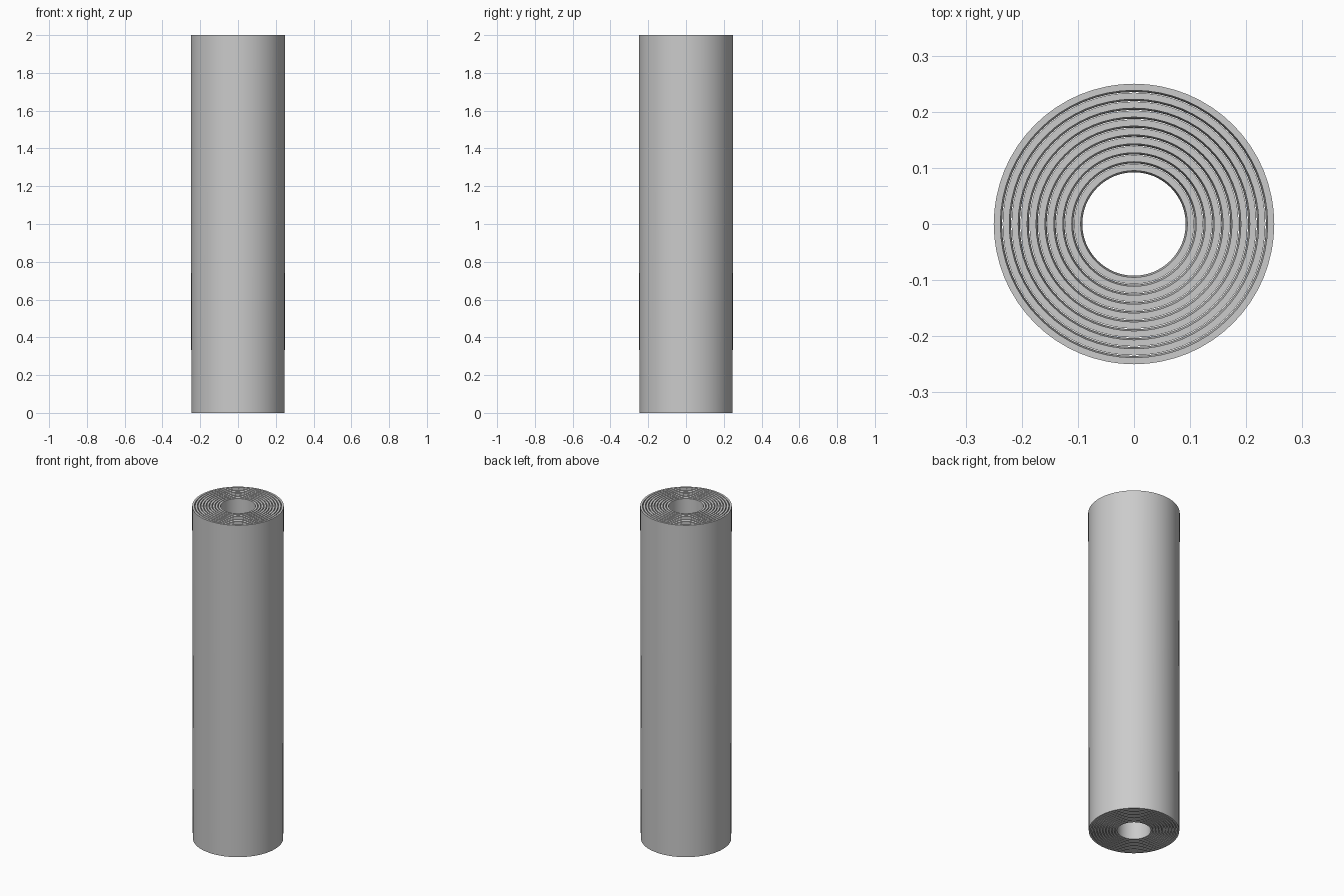
import bpy, bmesh, math

cube = bpy.data.objects.get("Cube")
if cube:
    bpy.data.objects.remove(cube, do_unlink=True)

grey = bpy.data.materials.new("metal grey")
grey.use_nodes = True
colour = (0.6, 0.6, 0.6, 1)
grey.diffuse_color = colour
grey.node_tree.nodes["Principled BSDF"].inputs["Base Color"].default_value = colour

SIDES = 64
HEIGHT = 2.0
COUNT = 10
WALL = 0.0118
PITCH = 0.0159
TAPER = 0.003


def tube(name, radius):
    """Open tube, slightly wider at the top, with a constant wall."""
    profile = [(radius - TAPER, 0), (radius, HEIGHT),
               (radius - WALL, HEIGHT), (radius - WALL - TAPER, 0)]
    bm = bmesh.new()
    rings = []
    for r, z in profile:
        angles = [2 * math.pi * i / SIDES for i in range(SIDES)]
        rings.append([bm.verts.new((r * math.cos(a), r * math.sin(a), z)) for a in angles])
    for k, ring in enumerate(rings):
        above = rings[(k + 1) % len(rings)]
        for i in range(SIDES):
            j = (i + 1) % SIDES
            bm.faces.new((ring[i], ring[j], above[j], above[i]))
    bmesh.ops.recalc_face_normals(bm, faces=bm.faces)
    mesh = bpy.data.meshes.new(name)
    bm.to_mesh(mesh)
    bm.free()
    mesh.materials.append(grey)
    obj = bpy.data.objects.new(name, mesh)
    bpy.context.collection.objects.link(obj)
    bpy.ops.object.select_all(action="DESELECT")
    obj.select_set(True)
    bpy.context.view_layer.objects.active = obj
    bpy.ops.object.shade_smooth_by_angle(angle=math.radians(30))


# Nested telescoping sections, from the outside in
for n in range(COUNT):
    tube(f"tube_section_{n + 1}", 0.25 - n * PITCH)
